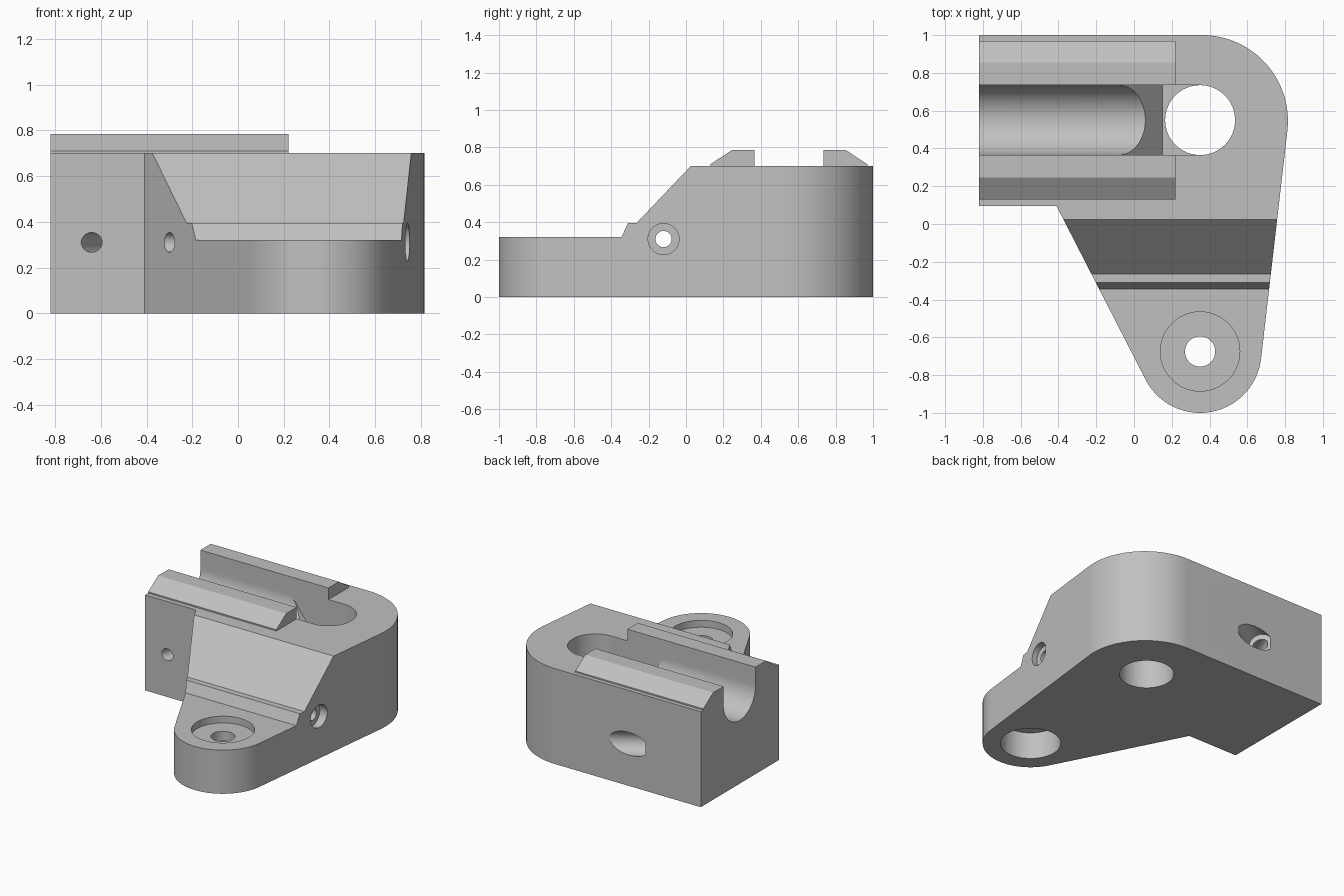
import bpy, bmesh
from math import sin, cos, radians
from mathutils import Vector

cube = bpy.data.objects.get("Cube")
if cube:
    bpy.data.objects.remove(cube, do_unlink=True)

grey = bpy.data.materials.new("machined_grey")
grey.use_nodes = True
colour = (0.53, 0.53, 0.53, 1)
grey.diffuse_color = colour
grey.node_tree.nodes["Principled BSDF"].inputs["Base Color"].default_value = colour


def make(name, bm):
    bmesh.ops.recalc_face_normals(bm, faces=bm.faces)
    mesh = bpy.data.meshes.new(name)
    bm.to_mesh(mesh)
    bm.free()
    mesh.materials.append(grey)
    obj = bpy.data.objects.new(name, mesh)
    bpy.context.collection.objects.link(obj)
    return obj


def prism(name, axis, points, start, end):
    """Extrude a 2D profile along the x, y or z axis."""
    place = {"x": lambda a, b, t: (t, a, b),
             "y": lambda a, b, t: (a, t, b),
             "z": lambda a, b, t: (a, b, t)}[axis]
    bm = bmesh.new()
    face = bm.faces.new([bm.verts.new(place(a, b, start)) for a, b in points])
    step = Vector(place(0, 0, end - start))
    new = bmesh.ops.extrude_face_region(bm, geom=[face])["geom"]
    bmesh.ops.translate(bm, vec=step, verts=[v for v in new if isinstance(v, bmesh.types.BMVert)])
    return make(name, bm)


def rod(name, start, end, radius):
    """Cylinder between two points."""
    a, b = Vector(start), Vector(end)
    bm = bmesh.new()
    bmesh.ops.create_cone(bm, cap_ends=True, segments=64, radius1=radius, radius2=radius,
                          depth=(b - a).length)
    bm.transform((b - a).to_track_quat("Z", "Y").to_matrix().to_4x4())
    bmesh.ops.translate(bm, vec=(a + b) / 2, verts=bm.verts)
    return make(name, bm)


def arc(cx, cy, r, a0, a1, n=40):
    angles = [radians(a0 + (a1 - a0) * i / n) for i in range(n + 1)]
    return [(cx + r * cos(a), cy + r * sin(a)) for a in angles]


def combine(obj, tool, operation="DIFFERENCE"):
    """Apply a boolean and discard the tool."""
    mod = obj.modifiers.new("cut", "BOOLEAN")
    mod.operation, mod.object, mod.solver = operation, tool, "EXACT"
    bpy.context.view_layer.update()
    mesh = bpy.data.meshes.new_from_object(obj.evaluated_get(bpy.context.evaluated_depsgraph_get()))
    obj.modifiers.clear()
    obj.data = mesh
    bpy.data.objects.remove(tool, do_unlink=True)


# Body: plan outline trimmed by the stepped side profile
outline = [(-0.82, 0.095), (-0.82, 1.0)]
outline += arc(0.36, 0.545, 0.455, 90, -6.6)
outline += arc(0.35, -0.675, 0.325, -6.6, -153)
outline += [(-0.41, 0.095)]
body = prism("bracket_body", "z", outline, 0, 0.7)
step_cut = [(-1.2, 0.32), (-0.345, 0.32), (-0.31, 0.395), (-0.265, 0.395),
            (0.025, 0.7), (0.025, 1.0), (-1.2, 1.0)]
combine(body, prism("step_cutter", "x", step_cut, -1.5, 1.5))

# Round-bottomed channel with a ramp down to the main bore
mid, half = 0.55, 0.185
channel = [(mid - half, 1.0)] + arc(mid, 0.65, half, 180, 360) + [(mid + half, 1.0)]
combine(body, prism("channel_cutter", "x", channel, -1.2, 0.3))
ramp = [(-0.08, 0.65), (0.15, 0.346), (0.35, 0.346), (0.35, 1.0), (-0.08, 1.0)]
combine(body, prism("ramp_cutter", "y", ramp, mid - half, mid + half))
combine(body, rod("main_bore", (0.35, mid, -0.2), (0.35, mid, 1.2), half))

# Tail hole, recessed above and below
tx, ty = 0.35, -0.675
for low, high, radius in [(-0.2, 0.2, 0.205), (0.27, 0.6, 0.21), (-0.1, 0.6, 0.08)]:
    combine(body, rod("tail_hole", (tx, ty, low), (tx, ty, high), radius))

# Cross hole with a recess on the left side
hz = 0.31
combine(body, rod("cross_hole", (-1, -0.12, hz), (1.2, -0.12, hz), 0.043))
combine(body, rod("cross_recess", (0.69, -0.12, hz), (1.2, -0.12, hz), 0.083))

# Oblique hole from the front face to a slanted recess in the back
floor, inward = Vector((-0.333, 0.94, hz)), Vector((-0.848, -0.53, 0))
front = Vector((-0.64, 0.095, hz))
run = (floor - front).normalized()
combine(body, rod("oblique_hole", front - run * 0.2, floor + run * 0.03, 0.043))
combine(body, rod("oblique_recess", floor, floor - inward * 0.6, 0.083))

# Pair of bevelled rails beside the channel
parts = [body]
for name, side in (("front_rail", -1), ("back_rail", 1)):
    profile = [(mid + side * d, z) for d, z in
               [(half, 0.7), (half, 0.785), (0.305, 0.785), (0.42, 0.71), (0.42, 0.7)]]
    parts.append(prism(name, "x", profile, -0.82, 0.22))

# Smooth curved walls, sharp edges elsewhere
bpy.ops.object.select_all(action="DESELECT")
for part in parts:
    part.select_set(True)
bpy.context.view_layer.objects.active = body
bpy.ops.object.shade_smooth_by_angle(angle=radians(25))
